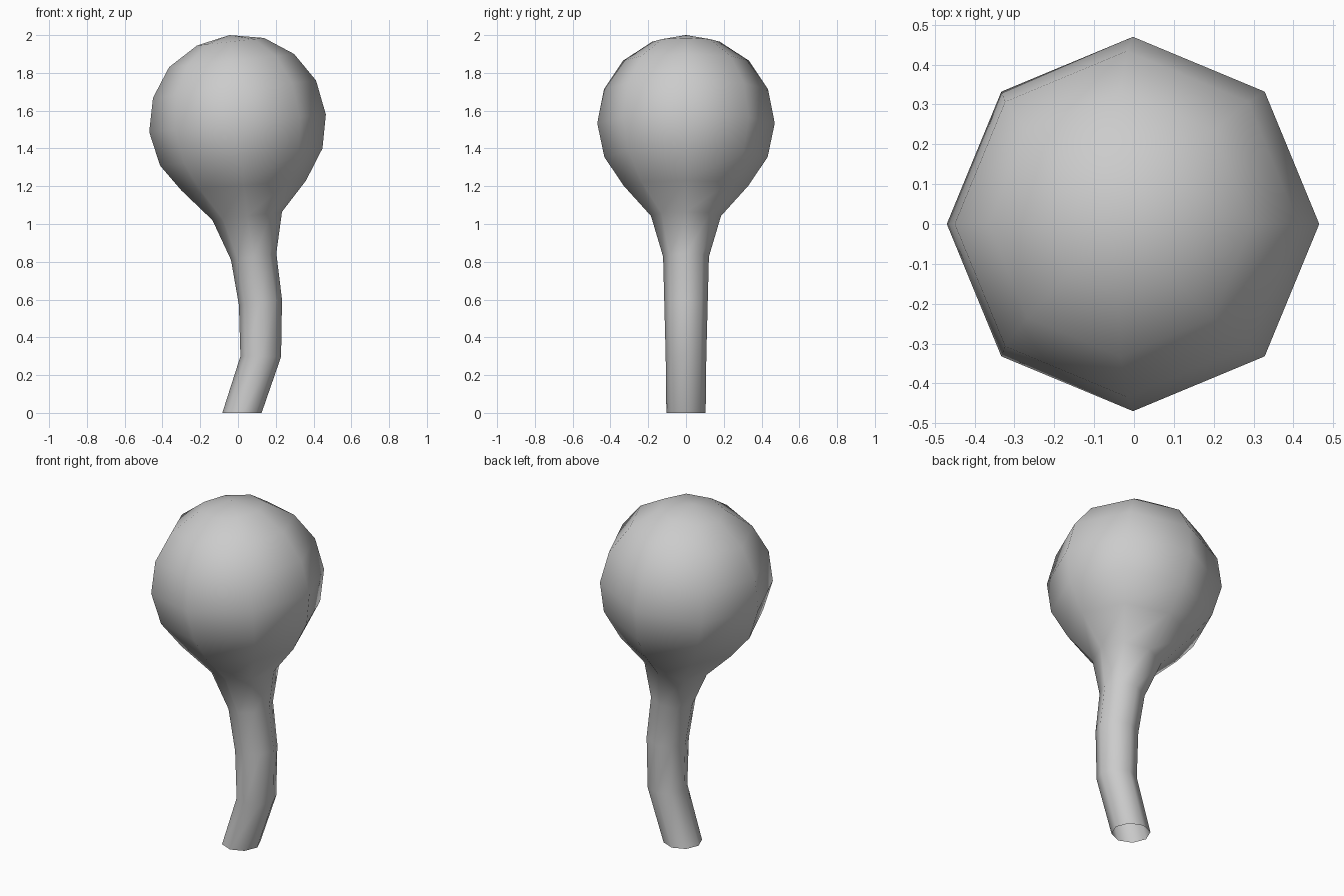
import bpy
import bmesh
from math import cos, sin, pi
from mathutils import Vector

# Remove the default object
default = bpy.data.objects.get("Cube")
if default:
    bpy.data.objects.remove(default, do_unlink=True)

SIDES = 8


def make_material(name, color):
    material = bpy.data.materials.new(name)
    material.use_nodes = True
    material.diffuse_color = color
    shader = next(n for n in material.node_tree.nodes if n.type == "BSDF_PRINCIPLED")
    shader.inputs["Base Color"].default_value = color
    return material


def add_ring(bm, left, right):
    """Tilted ring whose outermost left and right points lie in the xz plane."""
    low = Vector((left[0], 0, left[1]))
    high = Vector((right[0], 0, right[1]))
    middle = (low + high) / 2
    across = (high - low) / 2
    depth = Vector((0, across.length, 0))
    angles = [2 * pi * i / SIDES for i in range(SIDES)]
    return [bm.verts.new(middle + across * cos(a) + depth * sin(a)) for a in angles]


def bridge(bm, lower, upper):
    for i in range(SIDES):
        j = (i + 1) % SIDES
        bm.faces.new((lower[i], lower[j], upper[j], upper[i]))


# Side profile: (x, z) of each ring at its -x end and +x end
stem_profile = [
    ((-0.083, 0), (0.125, 0)),
    ((0.013, 0.3), (0.228, 0.297)),
    ((0.005, 0.57), (0.233, 0.6)),
    ((-0.037, 0.81), (0.203, 0.845)),
]
bulb_profile = [
    ((-0.135, 1.02), (0.233, 1.065)),
    ((-0.3, 1.178), (0.36, 1.23)),
    ((-0.413, 1.31), (0.447, 1.4)),
    ((-0.47, 1.487), (0.465, 1.58)),
    ((-0.45, 1.668), (0.413, 1.76)),
    ((-0.365, 1.83), (0.297, 1.9)),
    ((-0.217, 1.945), (0.138, 1.985)),
]
tip = (-0.045, 0, 2)

# Bent stem open at the foot, flowing into a round bulb
bm = bmesh.new()
rings = [add_ring(bm, left, right) for left, right in stem_profile + bulb_profile]
for lower, upper in zip(rings, rings[1:]):
    bridge(bm, lower, upper)

# Closed crown of the bulb
crown = bm.verts.new(tip)
for i in range(SIDES):
    bm.faces.new((rings[-1][i], rings[-1][(i + 1) % SIDES], crown))

for face in bm.faces:
    face.smooth = True

mesh = bpy.data.meshes.new("bulb_on_stem")
bm.to_mesh(mesh)
bm.free()
mesh.materials.append(make_material("light grey", (0.6, 0.6, 0.6, 1)))
bulb_on_stem = bpy.data.objects.new("bulb_on_stem", mesh)
bpy.context.collection.objects.link(bulb_on_stem)
